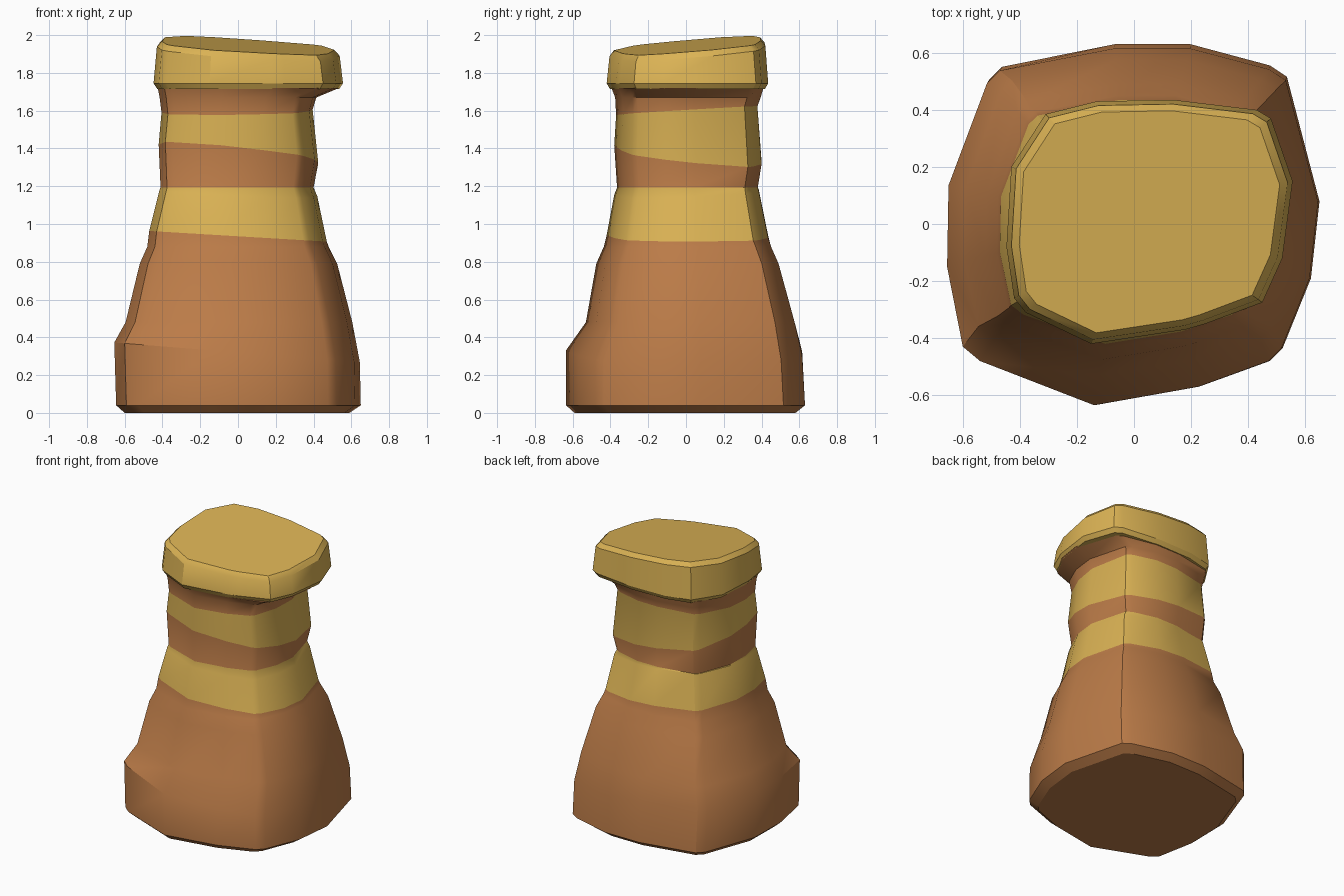
import bpy, bmesh, math

if "Cube" in bpy.data.objects:
    bpy.data.objects.remove(bpy.data.objects["Cube"])


def material(name, rgb):
    m = bpy.data.materials.new(name)
    m.diffuse_color = (*rgb, 1)
    m.use_nodes = True
    m.node_tree.nodes["Principled BSDF"].inputs["Base Color"].default_value = m.diffuse_color
    return m


brown = material("brown", (0.50, 0.20, 0.065))
yellow = material("yellow", (0.71, 0.45, 0.09))

# Plan outline of the body and of the cap
BODY = [(-.14, -.635), (.23, -.57), (.48, -.48), (.525, -.435), (.625, -.19), (.655, .08),
        (.54, .52), (.48, .56), (.2, .635), (-.07, .635), (-.47, .555), (-.515, .51),
        (-.65, .14), (-.655, -.15), (-.60, -.43), (-.54, -.48)]
CAP = [(-.15, -.42), (.18, -.37), (.25, -.35), (.45, -.275), (.52, -.12), (.556, .15),
       (.48, .37), (.43, .4), (.14, .435), (-.13, .43), (-.31, .385), (-.43, .2),
       (-.447, -.08), (-.42, -.26), (-.38, -.31)]


def loft(name, rings, strip_mats):
    """Skin a stack of rings; strip_mats gives the colour index above each ring."""
    bm = bmesh.new()
    loops = [[bm.verts.new(p) for p in ring] for ring in rings]
    n = len(loops[0])
    bm.faces.new(loops[0][::-1]).material_index = strip_mats[0]
    for a, b, mat in zip(loops, loops[1:], strip_mats):
        for i in range(n):
            j = (i + 1) % n
            bm.faces.new((a[i], a[j], b[j], b[i])).material_index = mat
    bm.faces.new(loops[-1]).material_index = strip_mats[-1]
    me = bpy.data.meshes.new(name)
    bm.to_mesh(me)
    bm.free()
    me.materials.append(brown)
    me.materials.append(yellow)
    for p in me.polygons:
        p.use_smooth = True
    me.set_sharp_from_angle(angle=math.radians(32))
    ob = bpy.data.objects.new(name, me)
    bpy.context.collection.objects.link(ob)
    return ob


def body_ring(z, sx, sy, xl, xr, yf, yb):
    ring = []
    for x, y in BODY:
        px = x / .655 * (xr if x > 0 else xl)
        py = y / .635 * (yb if y > 0 else yf)
        ring.append((px, py, z + sx * px + sy * py))
    return ring


# Body: height, tilt in x and y, extents left/right/front/back, colour above
profile = [
    (0.00, 0, 0, .60, .59, .59, .58, 0),
    (0.04, 0, 0, .645, .65, .635, .63, 0),
    (0.32, -.08, 0, .655, .645, .635, .615, 0),
    (0.48, 0, 0, .595, .605, .53, .575, 0),
    (0.79, 0, 0, .52, .525, .475, .49, 0),
    (0.88, 0, 0, .48, .48, .435, .45, 0),
    (0.935, -.06, 0, .47, .47, .42, .435, 1),   # lower yellow band
    (1.165, -.05, .04, .415, .42, .38, .385, 1),
    (1.193, 0, 0, .41, .40, .365, .38, 0),
    (1.37, -.1, -.1, .42, .425, .38, .40, 1),   # upper yellow band
    (1.60, .01, .06, .405, .395, .37, .378, 0),
    (1.67, 0, 0, .415, .415, .375, .395, 0),
    (1.72, 0, 0, .425, .535, .395, .41, 0),
]
loft("body", [body_ring(*p[:7]) for p in profile], [p[7] for p in profile])


# Cap: overhanging block with a tilted top
def cap_ring(scale, z=None, drop=0):
    cx, cy = .05, .01
    ring = []
    for x, y in CAP:
        px, py = cx + (x - cx) * scale, cy + (y - cy) * scale
        ring.append((px, py, 1.945 - .07 * px + .09 * py - drop if z is None else z))
    return ring


loft("cap", [cap_ring(.96, 1.715), cap_ring(1, 1.745), cap_ring(.965, drop=.03),
             cap_ring(.91), cap_ring(.4)], [1] * 5)
